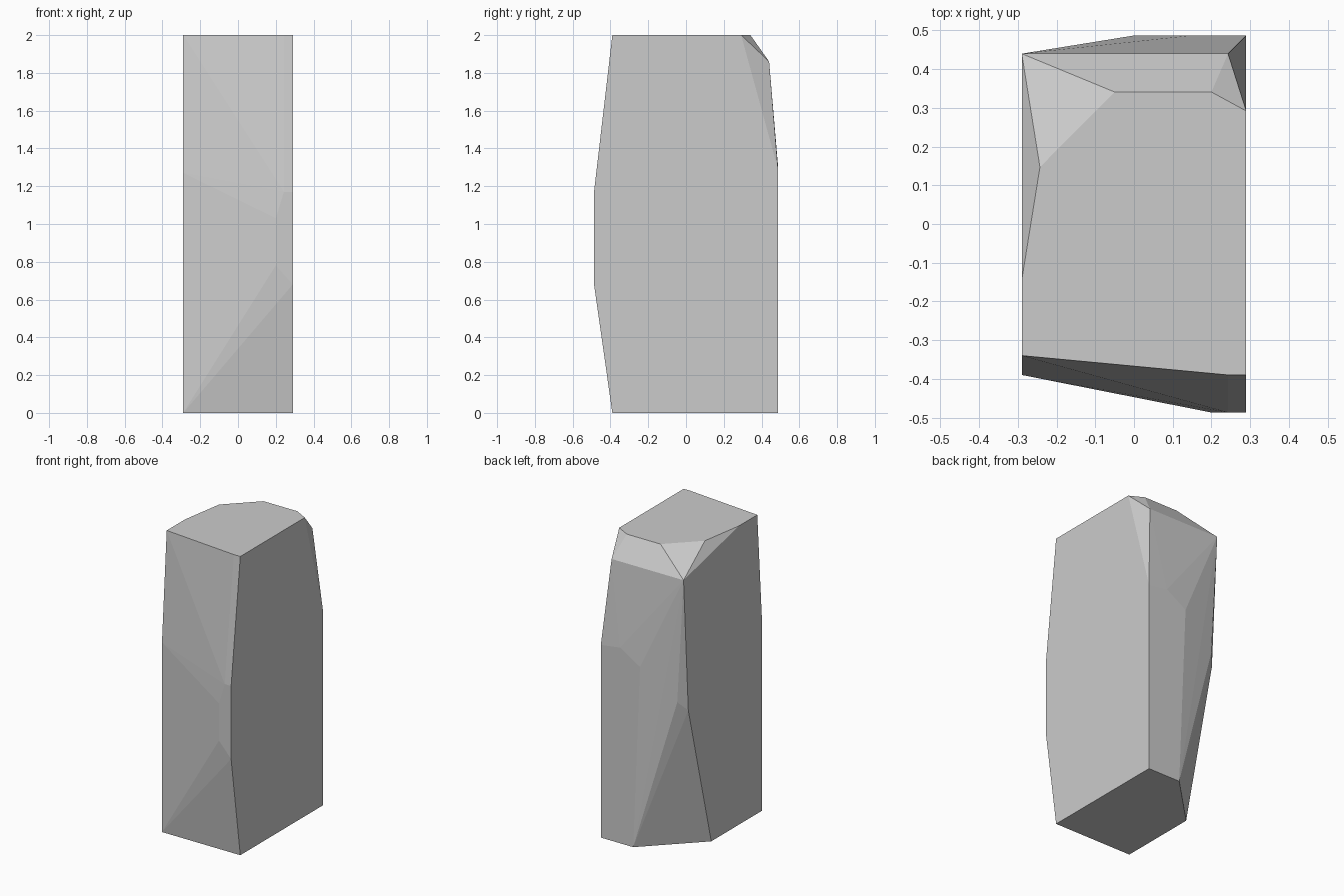
import bpy, bmesh

if "Cube" in bpy.data.objects:
    bpy.data.objects.remove(bpy.data.objects["Cube"])

# Cut-corner profile levels: half width and half depth of the stone
W, D = 0.29, 0.487

# Base outline (z = 0)
base = [(-W, -0.39), (W, -0.39), (W, D), (0.05, D), (-W, 0.147)]

# Top outline (z = 2)
top = [(-W, -0.34), (0.243, -0.39), (W, -0.39), (W, 0.292), (0.2, 0.341),
       (-0.05, 0.341), (-0.243, 0.147), (-W, -0.145)]

# Bulging front corners
front = [(-W, -0.39, 1.27), (0.2, -D, 1.03), (0.2, -D, 0.78),
         (W, -D, 0.68), (0.243, -D, 1.17), (W, -D, 1.17)]

# Chamfered back corners
back = [(W, D, 1.29), (0.147, D, 1.31), (0, D, 1.22), (-0.243, 0.44, 1.03),
        (-W, 0.39, 0.97), (-W, 0.44, 1.86), (0.243, 0.44, 1.86)]

# Wrap the corners in a faceted convex shell
bm = bmesh.new()
for p in [(x, y, 0) for x, y in base] + [(x, y, 2) for x, y in top] + front + back:
    bm.verts.new(p)
bmesh.ops.convex_hull(bm, input=bm.verts)
bmesh.ops.dissolve_limit(bm, angle_limit=0.005, verts=bm.verts, edges=bm.edges)
bmesh.ops.recalc_face_normals(bm, faces=bm.faces)

mesh = bpy.data.meshes.new("standing_stone")
bm.to_mesh(mesh)
bm.free()
stone = bpy.data.objects.new("standing_stone", mesh)
bpy.context.collection.objects.link(stone)
